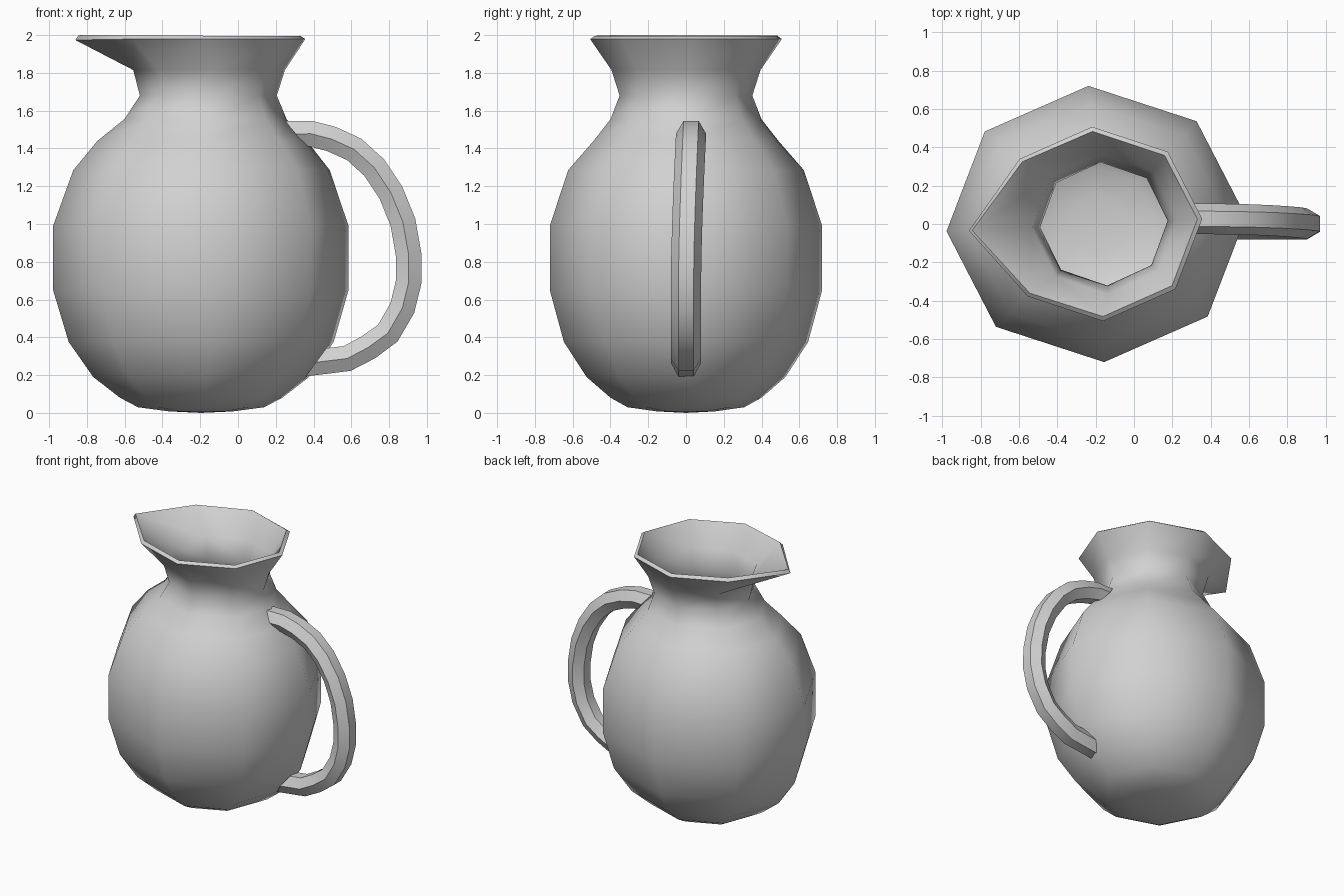
import bpy, bmesh
from math import sin, cos, radians
from mathutils import Vector

cube = bpy.data.objects.get("Cube")
if cube:
    bpy.data.objects.remove(cube, do_unlink=True)

SIDES = 8
TURN = radians(3)

clay = bpy.data.materials.new("light_grey_clay")
clay.use_nodes = True
clay.diffuse_color = (0.64, 0.64, 0.64, 1)
clay.node_tree.nodes["Principled BSDF"].inputs["Base Color"].default_value = (0.64, 0.64, 0.64, 1)


def bridge(bm, rings):
    """Join neighbouring vertex rings with quads."""
    for a, b in zip(rings, rings[1:]):
        n = len(a)
        for i in range(n):
            j = (i + 1) % n
            bm.faces.new((a[i], a[j], b[j], b[i]))


def make_object(name, bm):
    mesh = bpy.data.meshes.new(name)
    bm.to_mesh(mesh)
    bm.free()
    ob = bpy.data.objects.new(name, mesh)
    bpy.context.collection.objects.link(ob)
    mesh.materials.append(clay)
    return ob


def activate(ob):
    bpy.ops.object.select_all(action="DESELECT")
    ob.select_set(True)
    bpy.context.view_layer.objects.active = ob


# Jug body: eight-sided rings as (height, centre x, x radius, y radius)
profile = [
    (0.008, -0.195, 0.17, 0.155),
    (0.03, -0.195, 0.335, 0.31),
    (0.08, -0.195, 0.43, 0.40),
    (0.19, -0.195, 0.572, 0.527),
    (0.375, -0.195, 0.702, 0.647),
    (0.65, -0.197, 0.783, 0.722),
    (0.99, -0.197, 0.783, 0.722),
    (1.285, -0.193, 0.68, 0.625),
    (1.44, -0.19, 0.555, 0.49),
    (1.555, -0.172, 0.43, 0.40),
    (1.68, -0.157, 0.363, 0.352),
    (1.815, -0.153, 0.402, 0.395),
    (1.979, -0.19, 0.547, 0.508),
]
bm = bmesh.new()
rings = []
for z, cx, rx, ry in profile:
    angles = [TURN + radians(360 / SIDES * i) for i in range(SIDES)]
    rings.append([bm.verts.new((cx + rx * cos(a), ry * sin(a), z)) for a in angles])
bridge(bm, rings)

# Closed base, and the pouring spout pulled out of the rim
base = bm.verts.new((profile[0][1], 0, 0))
for i in range(SIDES):
    bm.faces.new((rings[0][(i + 1) % SIDES], rings[0][i], base))
spout = rings[-1][SIDES // 2]
spout.co += Vector((-0.125, -0.008, -0.005))

# The wall grows inwards from the outer surface
jug = make_object("jug_body", bm)
wall = jug.modifiers.new("wall", "SOLIDIFY")
wall.thickness = 0.03
wall.offset = -1
activate(jug)
bpy.ops.object.modifier_apply(modifier=wall.name)
bpy.ops.object.shade_smooth_by_angle(angle=radians(72))

# Handle: hexagonal section swept along a centre line, ends slanted to the wall
path = [(0.305, 1.477), (0.385, 1.478), (0.495, 1.45), (0.615, 1.395),
        (0.72, 1.30), (0.81, 1.165), (0.873, 1.01), (0.903, 0.84),
        (0.904, 0.695), (0.87, 0.555), (0.793, 0.422), (0.69, 0.347),
        (0.578, 0.288), (0.413, 0.268)]
path = [Vector(p) for p in path]
THICK, HALF = 0.068, 0.08
bm = bmesh.new()
rings = []
for i, p in enumerate(path):
    before = path[max(i - 1, 0)]
    after = path[min(i + 1, len(path) - 1)]
    tangent = (after - before).normalized()
    out = Vector((-tangent.y, tangent.x)) * THICK
    if i == 0:
        out = Vector((-0.055, 0.068))
    elif i == len(path) - 1:
        out = Vector((-0.055, -0.075))
    # The upper end leans slightly to the back
    y = 0.027 * max(0, (p.y - 0.7) / 0.78) ** 1.5
    section = [(1, -0.5), (1, 0.5), (0, 1), (-1, 0.5), (-1, -0.5), (0, -1)]
    rings.append([bm.verts.new((p.x + out.x * u, y + HALF * v, p.y + out.y * u))
                  for u, v in section])
bridge(bm, rings)
bm.faces.new(rings[0])
bm.faces.new(rings[-1])
bmesh.ops.recalc_face_normals(bm, faces=bm.faces)
handle = make_object("handle", bm)
activate(handle)
bpy.ops.object.shade_smooth_by_angle(angle=radians(30))
